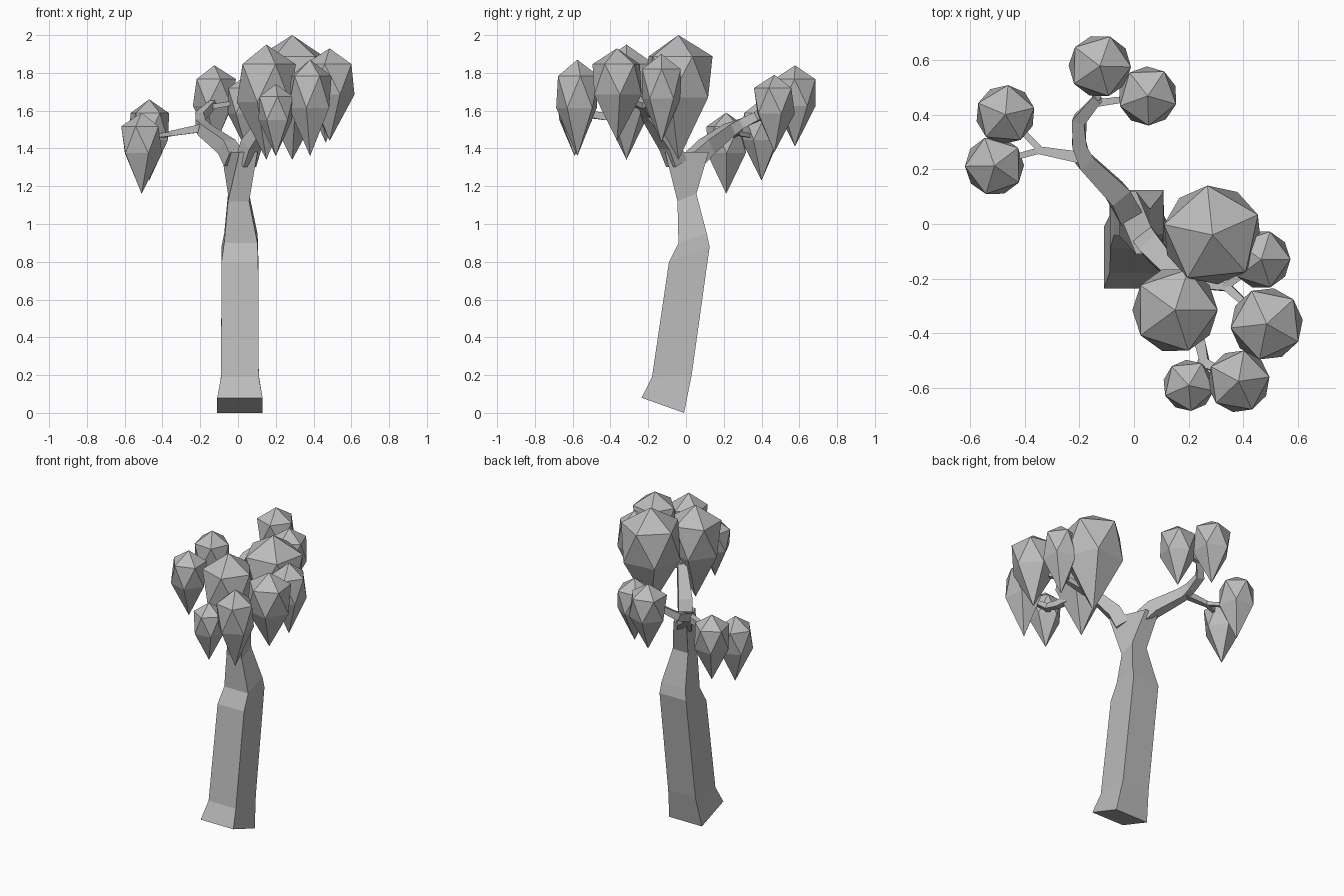
import bpy, bmesh, math, random
from mathutils import Vector, Matrix

random.seed(4)
cube = bpy.data.objects.get("Cube")
if cube:
    bpy.data.objects.remove(cube, do_unlink=True)

grey = bpy.data.materials.new("plain_grey")
grey.use_nodes = True
colour = (0.5, 0.5, 0.5, 1)
grey.diffuse_color = colour
grey.node_tree.nodes["Principled BSDF"].inputs["Base Color"].default_value = colour


def finish(name, bm):
    bmesh.ops.recalc_face_normals(bm, faces=bm.faces)
    mesh = bpy.data.meshes.new(name)
    bm.to_mesh(mesh)
    bm.free()
    mesh.materials.append(grey)
    obj = bpy.data.objects.new(name, mesh)
    bpy.context.collection.objects.link(obj)
    return obj


def loft(name, rings):
    """Skin four-cornered rings and close both ends."""
    bm = bmesh.new()
    loops = [[bm.verts.new(p) for p in ring] for ring in rings]
    for a, b in zip(loops, loops[1:]):
        for i in range(4):
            j = (i + 1) % 4
            bm.faces.new((a[i], a[j], b[j], b[i]))
    bm.faces.new(loops[0])
    bm.faces.new(loops[-1])
    return finish(name, bm)


def limb(name, *path):
    """Square tapering branch through (x, y, z, half width) points."""
    pts = [Vector(p[:3]) for p in path]
    rings = []
    for i, (p, spec) in enumerate(zip(pts, path)):
        d = (pts[min(i + 1, len(pts) - 1)] - pts[max(i - 1, 0)]).normalized()
        side = d.cross(Vector((0, 0, 1))).normalized()
        up = side.cross(d)
        rings.append([p + (side * u + up * v) * spec[3]
                      for u, v in ((-1, -1), (1, -1), (1, 1), (-1, 1))])
    return loft(name, rings)


def leaf_clump(name, x, y, radius, bottom, top):
    """Twenty-sided ball drawn down into a pointed drop."""
    bm = bmesh.new()
    bmesh.ops.create_icosphere(bm, subdivisions=1, radius=1)
    spin = Matrix.Rotation(random.uniform(0, math.tau), 3, "Z")
    for v in bm.verts:
        level = 1 if v.co.z > 0.9 else 0.83 if v.co.z > 0 else 0.5 if v.co.z > -0.9 else 0
        flat = spin @ Vector((v.co.x, v.co.y, 0)) * radius * 1.14
        v.co = (x + flat.x, y + flat.y, bottom + (top - bottom) * level)
    return finish(name, bm)


# Leaning trunk: front centre x, back centre x, half width, front y, z, back y, z
trunk = [
    (0.01, 0.01, 0.12, -0.235, 0.08, -0.01, 0),
    (0.01, 0.01, 0.1, -0.18, 0.19, 0.03, 0.2),
    (0.01, 0.01, 0.097, -0.09, 0.8, 0.125, 0.88),
    (0.015, 0.015, 0.088, -0.04, 0.9, 0.11, 0.95),
    (0.003, 0.003, 0.056, -0.045, 1.12, 0.055, 1.16),
    (0.055, -0.04, 0.048, -0.11, 1.38, 0.12, 1.38),
]
loft("trunk", [[(xf - h, yf, zf), (xf + h, yf, zf), (xb + h, yb, zb), (xb - h, yb, zb)]
               for xf, xb, h, yf, zf, yb, zb in trunk])

# Two main arms from the fork
limb("front_arm", (0.04, -0.05, 1.32, 0.042), (0.07, -0.09, 1.42, 0.042),
     (0.16, -0.19, 1.56, 0.03), (0.2, -0.23, 1.6, 0.022))
limb("back_arm", (-0.02, 0.04, 1.34, 0.045), (-0.06, 0.11, 1.41, 0.042),
     (-0.18, 0.23, 1.5, 0.032), (-0.2, 0.29, 1.53, 0.026),
     (-0.2, 0.38, 1.57, 0.024), (-0.13, 0.46, 1.64, 0.018))

# Twigs reaching into the leaves
limb("back_side_twig", (-0.18, 0.24, 1.51, 0.022), (-0.35, 0.27, 1.48, 0.014))
limb("side_twig_rear", (-0.34, 0.27, 1.48, 0.012), (-0.45, 0.38, 1.46, 0.01))
limb("side_twig_front", (-0.34, 0.27, 1.48, 0.012), (-0.49, 0.23, 1.46, 0.01))
limb("back_twig_outer", (-0.14, 0.45, 1.63, 0.016), (-0.125, 0.56, 1.67, 0.01))
limb("back_twig_inner", (-0.15, 0.44, 1.62, 0.014), (0.03, 0.465, 1.65, 0.01))
limb("top_twig", (0.18, -0.21, 1.58, 0.02), (0.27, -0.08, 1.66, 0.012))
limb("left_twig", (0.18, -0.21, 1.58, 0.022), (0.34, -0.23, 1.62, 0.016),
     (0.46, -0.34, 1.67, 0.01))
limb("left_rear_twig", (0.33, -0.23, 1.62, 0.014), (0.45, -0.15, 1.66, 0.01))
limb("front_twig", (0.19, -0.22, 1.59, 0.022), (0.24, -0.43, 1.57, 0.02),
     (0.26, -0.51, 1.58, 0.018), (0.37, -0.56, 1.62, 0.01))
limb("front_side_twig", (0.25, -0.5, 1.58, 0.016), (0.21, -0.58, 1.56, 0.01))

# Leaf clumps: x, y, radius, bottom, top
clumps = {
    "side_rear": (-0.47, 0.4, 0.106, 1.23, 1.66),
    "side_front": (-0.51, 0.213, 0.106, 1.16, 1.59),
    "back_outer": (-0.125, 0.577, 0.112, 1.41, 1.84),
    "back_inner": (0.05, 0.468, 0.106, 1.38, 1.79),
    "crown": (0.287, -0.04, 0.178, 1.34, 2.0),
    "left_rear": (0.465, -0.13, 0.105, 1.43, 1.9),
    "left_front": (0.485, -0.365, 0.13, 1.44, 1.93),
    "middle": (0.15, -0.315, 0.153, 1.34, 1.95),
    "front_low": (0.2, -0.59, 0.092, 1.36, 1.74),
    "front_high": (0.382, -0.575, 0.112, 1.36, 1.87),
}
for part, spec in clumps.items():
    leaf_clump(part + "_leaves", *spec)
